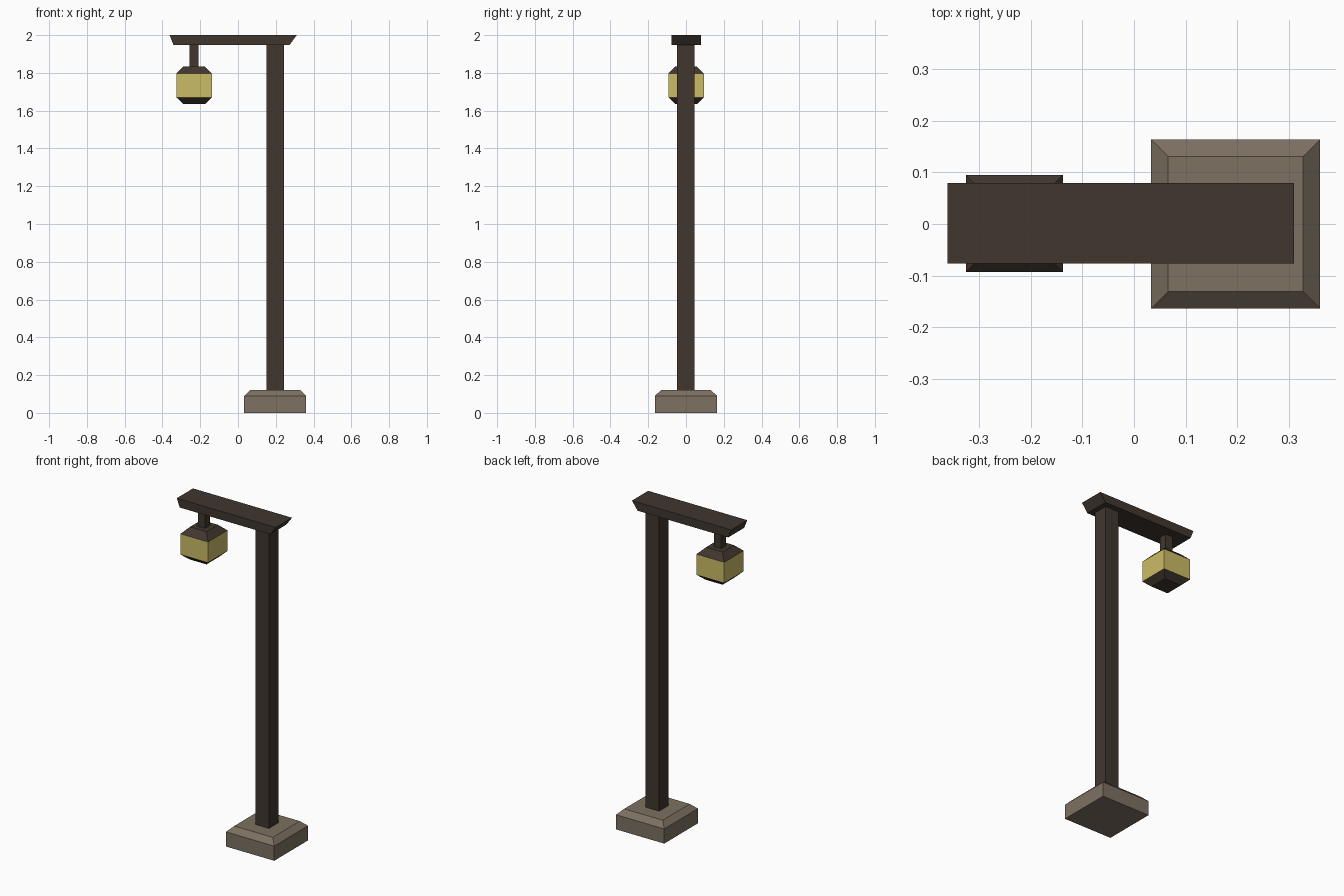
import bpy, bmesh

if "Cube" in bpy.data.objects:
    bpy.data.objects.remove(bpy.data.objects["Cube"])


def material(name, rgb):
    m = bpy.data.materials.new(name)
    m.diffuse_color = (*rgb, 1)
    m.use_nodes = True
    m.node_tree.nodes["Principled BSDF"].inputs["Base Color"].default_value = m.diffuse_color
    return m


WOOD = material("dark_wood", (0.052, 0.037, 0.028))
STONE = material("stone", (0.205, 0.165, 0.122))
GLASS = material("glowing_glass", (0.60, 0.50, 0.13))


def loft(name, sections, mat):
    """Stack rectangular sections (x0, x1, y0, y1, z) into a closed solid."""
    bm = bmesh.new()
    rings = [[bm.verts.new(p) for p in ((x0, y0, z), (x1, y0, z), (x1, y1, z), (x0, y1, z))]
             for x0, x1, y0, y1, z in sections]
    for a, b in zip(rings, rings[1:]):
        for i in range(4):
            j = (i + 1) % 4
            bm.faces.new((a[i], a[j], b[j], b[i]))
    bm.faces.new(rings[0][::-1])
    bm.faces.new(rings[-1])
    mesh = bpy.data.meshes.new(name)
    bm.to_mesh(mesh)
    bm.free()
    mesh.materials.append(mat)
    ob = bpy.data.objects.new(name, mesh)
    bpy.context.collection.objects.link(ob)
    return ob


def square(cx, cy, half, z):
    return (cx - half, cx + half, cy - half, cy + half, z)


# Chamfered stone foot
PX = 0.197
loft("stone_base", [square(PX, 0, 0.164, 0), square(PX, 0, 0.164, 0.09),
                    square(PX, 0, 0.131, 0.122)], STONE)

# Upright post
loft("post", [square(PX, -0.001, 0.046, 0.122), square(PX, -0.001, 0.046, 1.95)], WOOD)

# Cross beam with slanted ends
loft("beam", [(-0.342, 0.273, -0.077, 0.08, 1.948),
              (-0.362, 0.311, -0.077, 0.08, 2.0)], WOOD)

# Hanging lantern
LX, LY = -0.232, 0.001
loft("hanger", [square(LX, LY, 0.024, 1.835), square(LX, LY, 0.024, 1.948)], WOOD)
loft("lantern_cap", [square(LX, LY, 0.094, 1.797), square(LX, LY, 0.056, 1.835)], WOOD)
loft("lantern_glass", [square(LX, LY, 0.094, 1.67), square(LX, LY, 0.094, 1.797)], GLASS)
loft("lantern_bottom", [square(LX, LY, 0.058, 1.636), square(LX, LY, 0.094, 1.67)], WOOD)
